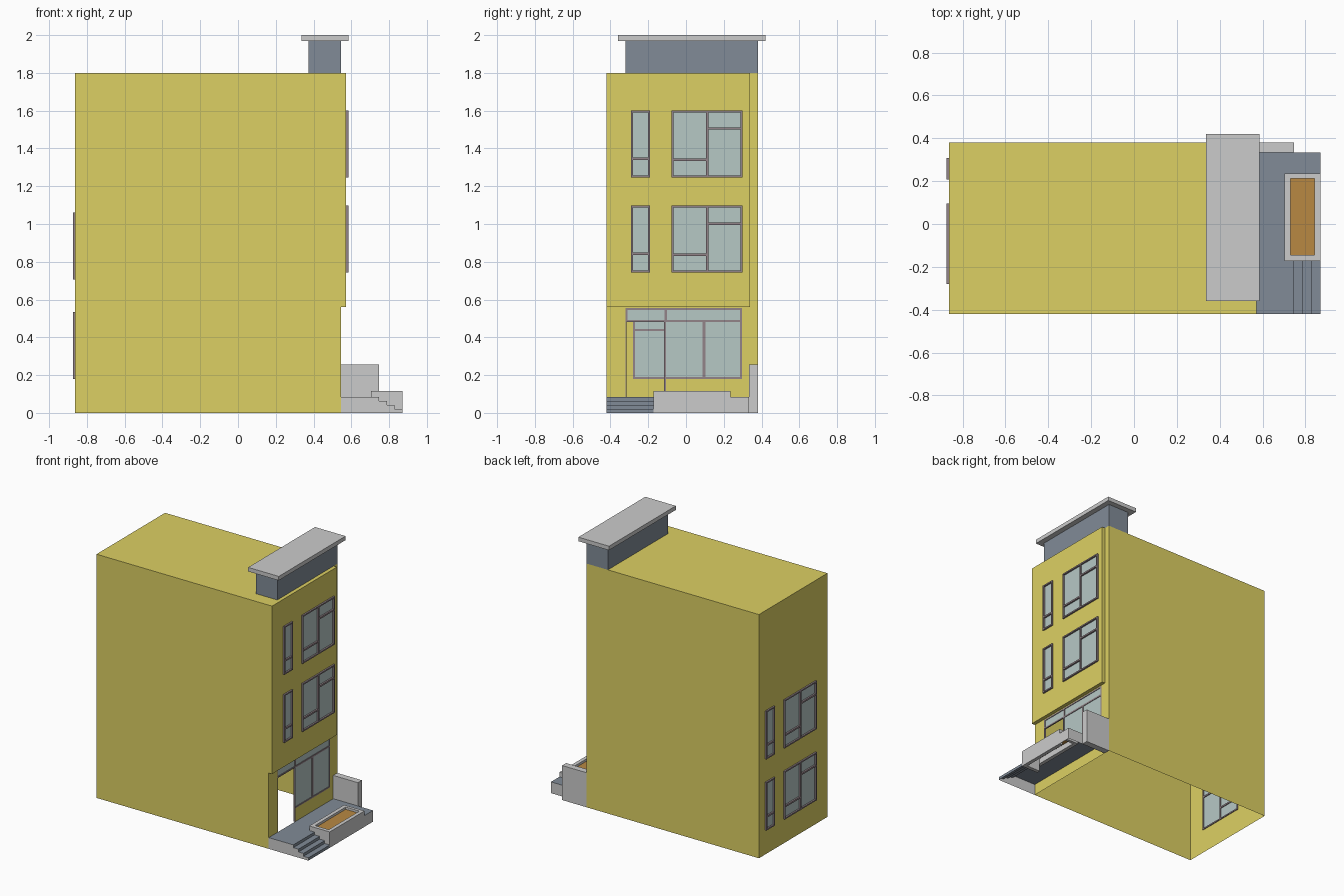
import bpy, bmesh

if "Cube" in bpy.data.objects:
    bpy.data.objects.remove(bpy.data.objects["Cube"])

def mat(name, r, g, b):
    m = bpy.data.materials.new(name)
    m.diffuse_color = (r, g, b, 1)
    m.use_nodes = True
    m.node_tree.nodes["Principled BSDF"].inputs["Base Color"].default_value = m.diffuse_color
    return m

YELLOW = mat("yellow_render", 0.72, 0.63, 0.125)
SLATE = mat("slate", 0.22, 0.26, 0.31)
GLASS = mat("glass", 0.47, 0.58, 0.56)
FRAME = mat("frame", 0.29, 0.23, 0.25)
SOIL = mat("soil", 0.48, 0.25, 0.055)

def finish(name, bm, m=None):
    bmesh.ops.remove_doubles(bm, verts=bm.verts, dist=1e-5)
    me = bpy.data.meshes.new(name)
    bm.to_mesh(me)
    bm.free()
    if m:
        me.materials.append(m)
    ob = bpy.data.objects.new(name, me)
    bpy.context.collection.objects.link(ob)
    return ob

def face(bm, pts):
    bm.faces.new([bm.verts.new(p) for p in pts])

def add_box(bm, x0, x1, y0, y1, z0, z1):
    v = bmesh.ops.create_cube(bm, size=1)["verts"]
    for p in v:
        p.co = ((x0 + x1) / 2 + p.co.x * (x1 - x0),
                (y0 + y1) / 2 + p.co.y * (y1 - y0),
                (z0 + z1) / 2 + p.co.z * (z1 - z0))

def boxes(name, m, *dims):
    bm = bmesh.new()
    for d in dims:
        add_box(bm, *d)
    return finish(name, bm, m)

def add_sheet(bm, axis, pos, rect, holes=(), flip=False):
    """Flat sheet across one axis, with rectangular holes (u0, u1, v0, v1)."""
    us = sorted({u for r in (rect, *holes) for u in r[:2]})
    vs = sorted({v for r in (rect, *holes) for v in r[2:]})
    for a, b in zip(us, us[1:]):
        for c, d in zip(vs, vs[1:]):
            u, v = (a + b) / 2, (c + d) / 2
            if any(h[0] < u < h[1] and h[2] < v < h[3] for h in holes):
                continue
            pts = [(a, c), (b, c), (b, d), (a, d)]
            if flip:
                pts.reverse()
            face(bm, [{"x": (pos, p, q), "y": (p, pos, q), "z": (p, q, pos)}[axis]
                      for p, q in pts])

# Main dimensions
XB, XL, XU = -0.862, 0.545, 0.572       # back wall, lower front, upper front
Y0, Y1, YU = -0.42, 0.38, 0.338
ZO, ZR = 0.56, 1.8                      # overhang, roof
LAND = 0.083

NARROW, WIDE, WH = (-0.29, -0.19), (-0.077, 0.298), 0.355
def mirror(p):
    return (0.0175 - p[1], 0.0175 - p[0])

front_z, back_z = (0.743, 1.246), (0.18, 0.706)
front_holes = [(*w, z, z + WH) for z in front_z for w in (NARROW, WIDE)]
back_holes = [(*mirror(w), z, z + WH) for z in back_z for w in (NARROW, WIDE)]
shop_holes = [(-0.32, -0.107, LAND, 0.555), (-0.107, 0.297, 0.18, 0.555)]

# Hollow building shell, open underneath
bm = bmesh.new()
add_sheet(bm, "x", XB, (Y0, Y1, 0, ZR), back_holes, flip=True)
add_sheet(bm, "x", XL, (Y0, Y1, 0, ZO), shop_holes)
add_sheet(bm, "x", XL, (YU, Y1, ZO, ZR))
add_sheet(bm, "x", XU, (Y0, YU, ZO, ZR), front_holes)
add_sheet(bm, "z", ZO, (XL, XU, Y0, YU), flip=True)
add_sheet(bm, "z", ZR, (XB, XL, Y0, Y1))
add_sheet(bm, "z", ZR, (XL, XU, Y0, YU))
add_sheet(bm, "y", Y0, (XB, XL, 0, ZR))
add_sheet(bm, "y", Y0, (XL, XU, ZO, ZR))
add_sheet(bm, "y", Y1, (XB, XL, 0, ZR), flip=True)
add_sheet(bm, "y", YU, (XL, XU, ZO, ZR), flip=True)
finish("building_shell", bm, YELLOW)

# Windows: outer frame, bars and glass
def window(name, x, side, rect, bars, out=0.012, t=0.01):
    y0, y1, z0, z1 = rect
    xa, xb = sorted((x - side * 0.006, x + side * out))
    edges = [(y0, y1, z0, z0 + t), (y0, y1, z1 - t, z1),
             (y0, y0 + t, z0 + t, z1 - t), (y1 - t, y1, z0 + t, z1 - t)]
    boxes(name + "_frame", FRAME, *[(xa, xb, *r) for r in edges + bars])
    bm = bmesh.new()
    add_sheet(bm, "x", x, rect, flip=side < 0)
    finish(name + "_glass", bm, GLASS)

def pair(name, x, side, z):
    flip = (lambda p: p) if side > 0 else mirror
    hb = lambda a, b, h: (*flip((a, b)), z + h - 0.006, z + h + 0.006)
    window(name + "_narrow_window", x, side, (*flip(NARROW), z, z + WH),
           [hb(*NARROW, 0.10)])
    window(name + "_wide_window", x, side, (*flip(WIDE), z, z + WH),
           [(*flip((0.106, 0.118)), z, z + WH),
            hb(WIDE[0], 0.112, 0.094), hb(0.112, WIDE[1], 0.259)])

for i, z in enumerate(front_z):
    pair(f"front_{i + 1}", XU, 1, z)
for i, z in enumerate(back_z):
    pair(f"back_{i + 1}", XB, -1, z)

# Ground floor glazing, transom and open doorway
window("shop_window", XL - 0.004, 1, (-0.115, 0.297, 0.18, 0.49),
       [(0.088, 0.102, 0.18, 0.49)], out=0.004)
window("shop_transom", XL - 0.004, 1, (-0.32, 0.297, 0.482, 0.555),
       [(-0.113, -0.101, 0.482, 0.555)], out=0.004)
boxes("door_frame", FRAME,
      (XL - 0.012, XL, -0.32, -0.314, LAND, 0.49),
      (XL - 0.012, XL, -0.116, -0.107, LAND, 0.49))

# Roof stair housing and its cap
boxes("roof_housing", SLATE, (0.372, XL, -0.32, Y1, ZR, 1.97))
boxes("roof_cap", None, (0.335, 0.585, -0.36, 0.42, 1.97, 2.0))

# Porch landing and steps
XS, XE, YS, YP = 0.746, 0.87, -0.172, 0.333
profile = [(XS, LAND), (XS, 0.0625), (0.788, 0.0625), (0.788, 0.042),
           (0.829, 0.042), (0.829, 0.021), (XE, 0.021), (XE, 0)]
bm = bmesh.new()
add_sheet(bm, "z", LAND, (XL, XE, Y0, YP),
          [(XS, XE, Y0, YS), (0.72, 0.855, -0.16, 0.225)])
for (xa, za), (xb, zb) in zip(profile, profile[1:]):
    face(bm, [(xa, Y0, za), (xb, Y0, zb), (xb, YS, zb), (xa, YS, za)])
finish("porch_steps", bm, SLATE)

# Porch sides
bm = bmesh.new()
face(bm, [(XL, Y0, LAND), (XL, Y0, 0)] + [(x, Y0, z) for x, z in reversed(profile)])
add_sheet(bm, "y", YP, (XS, XE, 0, LAND), flip=True)
add_sheet(bm, "x", XE, (0.235, YP, 0, LAND))
finish("porch_sides", bm)
boxes("porch_side_wall", None, (XL, XS, YP, Y1, 0, 0.255))

# Planter with soil
TOP = 0.117
boxes("planter", None,
      (0.703, 0.731, YS, 0.235, 0.06, TOP), (0.843, XE, YS, 0.235, 0, TOP),
      (0.731, 0.843, YS, -0.145, 0, TOP), (0.731, 0.843, 0.213, 0.235, 0.06, TOP))
bm = bmesh.new()
add_sheet(bm, "z", 0.1, (0.731, 0.843, -0.145, 0.213))
finish("planter_soil", bm, SOIL)
